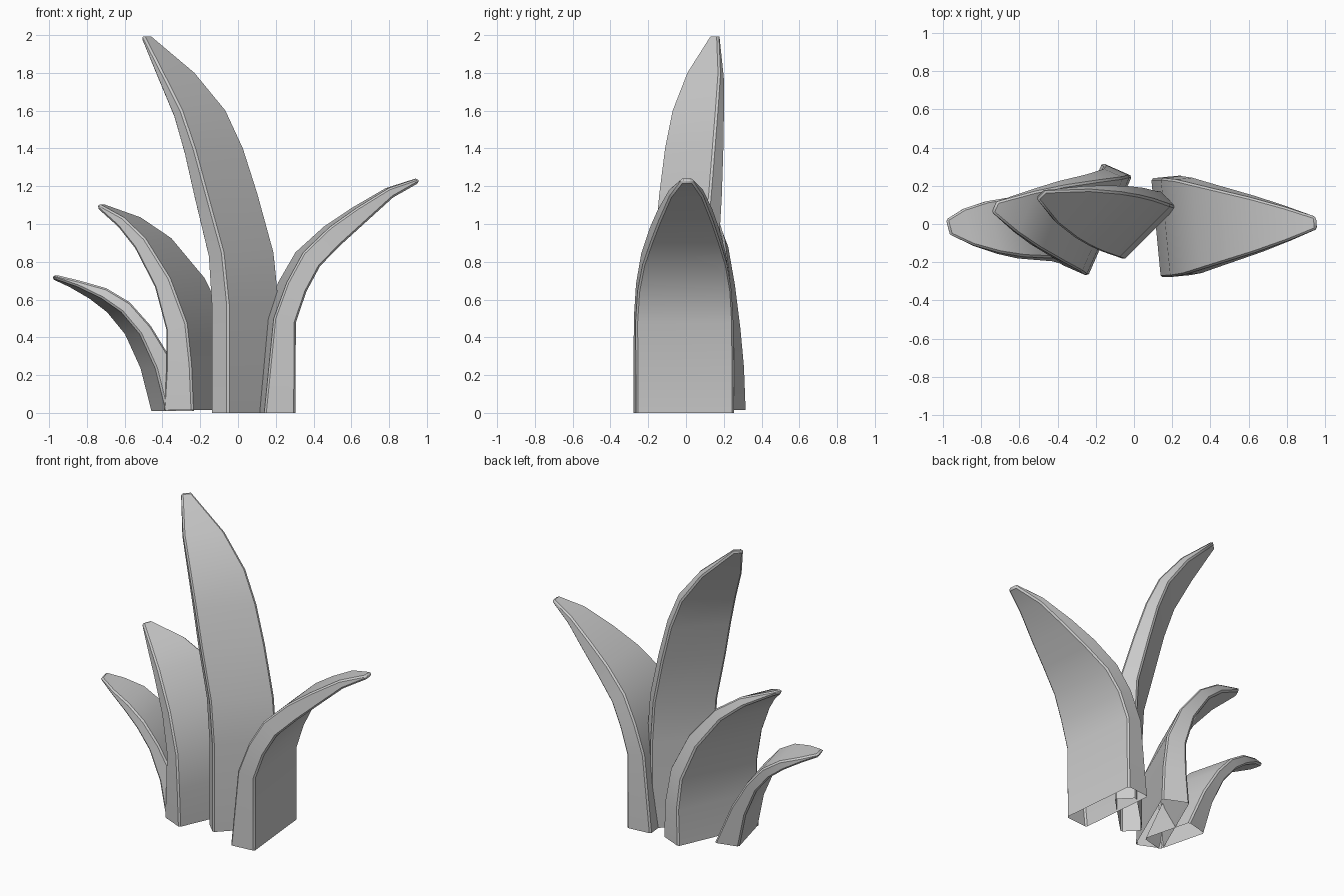
import bpy, bmesh
from mathutils import Vector

if "Cube" in bpy.data.objects:
    bpy.data.objects.remove(bpy.data.objects["Cube"])


def make_leaf(name, origin, bend, width_dir, stations):
    """Sweep a tapering rectangle up a curved rib; the foot stays open.
    stations: (distance along bend, height, half width, thickness)"""
    origin = Vector(origin)
    bend = Vector((*bend, 0)).normalized()
    across = Vector((*width_dir, 0)).normalized()
    rib = [origin + bend * u + Vector((0, 0, z)) for u, z, _, _ in stations]
    bm = bmesh.new()
    rings = []
    last = len(rib) - 1
    for i, (p, (_, _, half, thick)) in enumerate(zip(rib, stations)):
        tangent = (rib[min(i + 1, last)] - rib[max(i - 1, 0)]).normalized()
        if i == 0:
            tangent = Vector((0, 0, 1))
        out = across.cross(tangent).normalized()
        if out.dot(bend) < 0:
            out.negate()
        corners = [p - across * half, p + across * half,
                   p + across * half + out * thick, p - across * half + out * thick]
        rings.append([bm.verts.new(c) for c in corners])
    for a, b in zip(rings, rings[1:]):
        for k in range(4):
            j = (k + 1) % 4
            bm.faces.new((a[k], a[j], b[j], b[k]))
    bm.faces.new(rings[-1])
    bmesh.ops.recalc_face_normals(bm, faces=bm.faces)
    mesh = bpy.data.meshes.new(name)
    bm.to_mesh(mesh)
    bm.free()
    obj = bpy.data.objects.new(name, mesh)
    bpy.context.collection.objects.link(obj)
    # narrow chamfer along the long corners
    bevel = obj.modifiers.new("chamfer", 'BEVEL')
    bevel.width = 0.01
    bevel.segments = 1
    bevel.limit_method = 'ANGLE'
    bevel.angle_limit = 1.0
    bpy.ops.object.select_all(action='DESELECT')
    obj.select_set(True)
    bpy.context.view_layer.objects.active = obj
    bpy.ops.object.shade_smooth_by_angle(angle=0.6)


# Broad leaf arching to the right
make_leaf("right_leaf", (0.115, -0.02, 0), (1, 0.03), (-0.05, 0.52), [
    (0, 0, .26, .165), (.05, .5, .26, .12), (.12, .69, .25, .115),
    (.21, .85, .225, .115), (.355, .985, .185, .11), (.50, 1.085, .145, .09),
    (.675, 1.19, .09, .055), (.835, 1.243, .032, .025)])

# Tall central leaf leaning left and back
make_leaf("tall_leaf", (0.085, -0.05, 0), (-0.944, 0.33), (0.7, 0.7), [
    (0, 0, .195, .13), (0, .57, .195, .13), (.03, .85, .195, .115),
    (.12, 1.16, .195, .10), (.195, 1.4, .187, .085), (.28, 1.6, .17, .07),
    (.42, 1.8, .125, .05), (.60, 2.0, .03, .025)])

# Middle leaf on the left
make_leaf("middle_leaf", (-0.125, -0.01, 0.015), (-0.986, 0.16), (0.4, 0.91), [
    (0, 0, .285, .17), (.01, .24, .285, .145), (.04, .46, .27, .125),
    (.145, .70, .235, .10), (.30, .91, .18, .08), (.44, 1.02, .12, .06),
    (.61, 1.093, .03, .025)])

# Low outer leaf on the far left
make_leaf("low_leaf", (-0.27, -0.015, 0.01), (-1, 0), (-0.08, 0.31), [
    (0, 0, .165, .155), (.12, .27, .165, .10), (.23, .45, .165, .075),
    (.34, .575, .16, .07), (.46, .65, .14, .06), (.59, .69, .10, .035),
    (.70, .72, .04, .022)])
